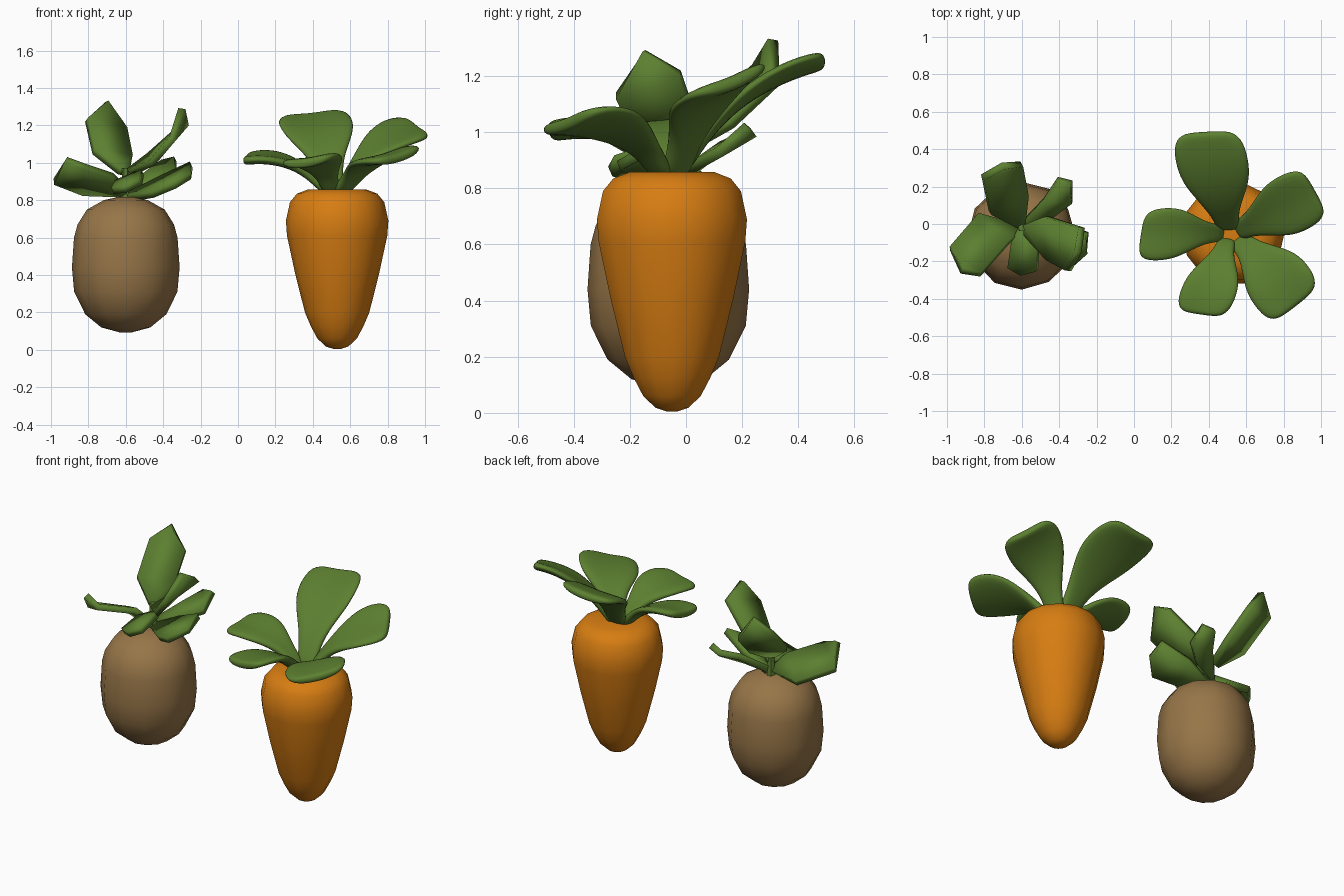
import bpy, bmesh, math
from mathutils import Vector as V

if "Cube" in bpy.data.objects:
    bpy.data.objects.remove(bpy.data.objects["Cube"])


def material(name, rgb):
    m = bpy.data.materials.new(name)
    m.diffuse_color = (*rgb, 1)
    m.use_nodes = True
    m.node_tree.nodes["Principled BSDF"].inputs["Base Color"].default_value = m.diffuse_color
    return m


ORANGE = material("carrot orange", (0.68, 0.205, 0.006))
BROWN = material("potato brown", (0.31, 0.18, 0.065))
GREEN = material("leaf green", (0.108, 0.215, 0.03))


def make(name, verts, faces, mat, smooth=None):
    me = bpy.data.meshes.new(name)
    me.from_pydata([tuple(v) for v in verts], [], faces)
    bm = bmesh.new()
    bm.from_mesh(me)
    bmesh.ops.recalc_face_normals(bm, faces=bm.faces)
    bm.to_mesh(me)
    bm.free()
    ob = bpy.data.objects.new(name, me)
    bpy.context.collection.objects.link(ob)
    me.materials.append(mat)
    if smooth:
        bpy.ops.object.select_all(action='DESELECT')
        ob.select_set(True)
        bpy.context.view_layer.objects.active = ob
        bpy.ops.object.shade_smooth_by_angle(angle=math.radians(smooth))
    return ob


def lathe(name, cx, cy, profile, sides, mat, smooth, wobble=0.0):
    """Closed body of stacked rings; profile is (radius, z) from bottom to top."""
    verts, faces = [], []
    for k, (r, z) in enumerate(profile):
        for i in range(sides):
            a = 2 * math.pi * i / sides
            rr = r * (1 + wobble * math.cos(4 * a + k * 0.4))
            verts.append((cx + rr * math.cos(a), cy + rr * math.sin(a), z))
    for k in range(len(profile) - 1):
        for i in range(sides):
            j = (i + 1) % sides
            faces.append((k * sides + i, k * sides + j, (k + 1) * sides + j, (k + 1) * sides + i))
    faces.append(tuple(range(sides)))
    faces.append(tuple(range((len(profile) - 1) * sides, len(profile) * sides)))
    return make(name, verts, faces, mat, smooth)


def thicken(ob, t):
    s = ob.modifiers.new("thickness", 'SOLIDIFY')
    s.thickness, s.offset = t, 0


# bodies
lathe("carrot_body", 0.53, -0.05,
      [(0.02, 0.005), (0.06, 0.018), (0.105, 0.06), (0.14, 0.125), (0.172, 0.2), (0.225, 0.41),
       (0.268, 0.61), (0.274, 0.69), (0.252, 0.79), (0.215, 0.835), (0.155, 0.858)], 14, ORANGE, 50)
lathe("potato_body", -0.6, -0.063,
      [(0.03, 0.093), (0.13, 0.12), (0.215, 0.19), (0.275, 0.31), (0.288, 0.44),
       (0.278, 0.6), (0.26, 0.67), (0.21, 0.75), (0.12, 0.80), (0.04, 0.818)], 12, BROWN, 35, 0.01)


# carrot leaves: curved midrib with a rounded paddle outline
def carrot_leaf(name, base, mid, tip, half):
    base, mid, tip, half = V(base), V(mid), V(tip), V(half)
    ctrl = 2 * mid - (base + tip) / 2
    flat = V((half.x, half.y, 0)).normalized()
    verts, faces = [], []
    rows = [(0, .36), (.2, .38), (.4, .68), (.6, 1.03), (.8, 1.1), (.95, 1.02), (1.02, .7)]
    for t, w in rows:
        p = base * (1 - t) ** 2 + ctrl * 2 * t * (1 - t) + tip * t * t
        side = (flat * half.length).lerp(half, min(1, t * 1.4)) * w
        cup = V((0, 0, 0.012 * w))
        verts += [p - side + cup, p - cup, p + side + cup]
    for k in range(len(rows) - 1):
        for i in range(2):
            a = k * 3 + i
            faces.append((a, a + 1, a + 4, a + 3))
    ob = make(name, verts, faces, GREEN, 80)
    thicken(ob, 0.05)
    s = ob.modifiers.new("round", 'SUBSURF')
    s.levels = s.render_levels = 2


carrot_leaf("carrot_leaf_back", (.51, -.03, .84), (.45, .18, 1.11), (.39, .48, 1.25), (.185, .01, .02))
carrot_leaf("carrot_leaf_right", (.55, -.04, .84), (.73, .05, 1.08), (.96, .17, 1.18), (-.075, .135, .055))
carrot_leaf("carrot_leaf_left", (.48, -.05, .84), (.28, -.05, 1.00), (.045, -.06, 1.02), (.02, .135, .02))
carrot_leaf("carrot_leaf_front_left", (.50, -.08, .84), (.44, -.25, .99), (.36, -.475, 1.0), (.14, -.02, .02))
carrot_leaf("carrot_leaf_front_right", (.55, -.08, .84), (.70, -.22, 1.0), (.86, -.43, 1.03), (.135, .105, .04))

# potato stem
lathe("potato_stem", -0.6, -0.02, [(0.03, 0.79), (0.022, 0.9), (0.02, 0.97)], 6, GREEN, None)

# potato leaves: base, left and right at the middle, left and right near the end, tip
potato_leaves = {
    "tall_back": [(-.61, 0, .95), (-.77, .06, 1.06), (-.57, .16, 1.03),
                  (-.81, .25, 1.23), (-.60, .32, 1.18), (-.70, .31, 1.33)],
    "tall_right": [(-.58, -.03, .95), (-.47, .04, 1.04), (-.46, -.19, 1.0),
                   (-.28, -.02, 1.21), (-.35, -.25, 1.13), (-.30, -.15, 1.29)],
    "left": [(-.61, -.03, .84), (-.83, .05, .84), (-.67, -.10, .93),
             (-.985, -.13, .90), (-.82, -.27, .98), (-.92, -.25, 1.02)],
    "front_right": [(-.58, -.03, .82), (-.42, 0, .91), (-.46, -.16, .83),
                    (-.25, -.05, .99), (-.34, -.24, .88), (-.25, -.15, .93)],
    "front": [(-.59, -.01, .90), (-.51, -.1, .95), (-.65, -.1, .89),
              (-.52, -.25, .90), (-.67, -.23, .85), (-.6, -.27, .86)],
    "back_right": [(-.59, 0, .85), (-.48, .13, .95), (-.45, .03, .88),
                   (-.41, .24, 1.0), (-.33, .12, .93), (-.335, .22, 1.02)],
}
for name, pts in potato_leaves.items():
    pts = [V(p) for p in pts]
    root = (pts[2] - pts[1]) * 0.12
    verts = [pts[0] - root, pts[0] + root] + pts[1:]
    ob = make("potato_leaf_" + name, verts,
              [(0, 1, 3, 2), (2, 3, 5, 4), (4, 5, 6)], GREEN, 45)
    thicken(ob, 0.04)
